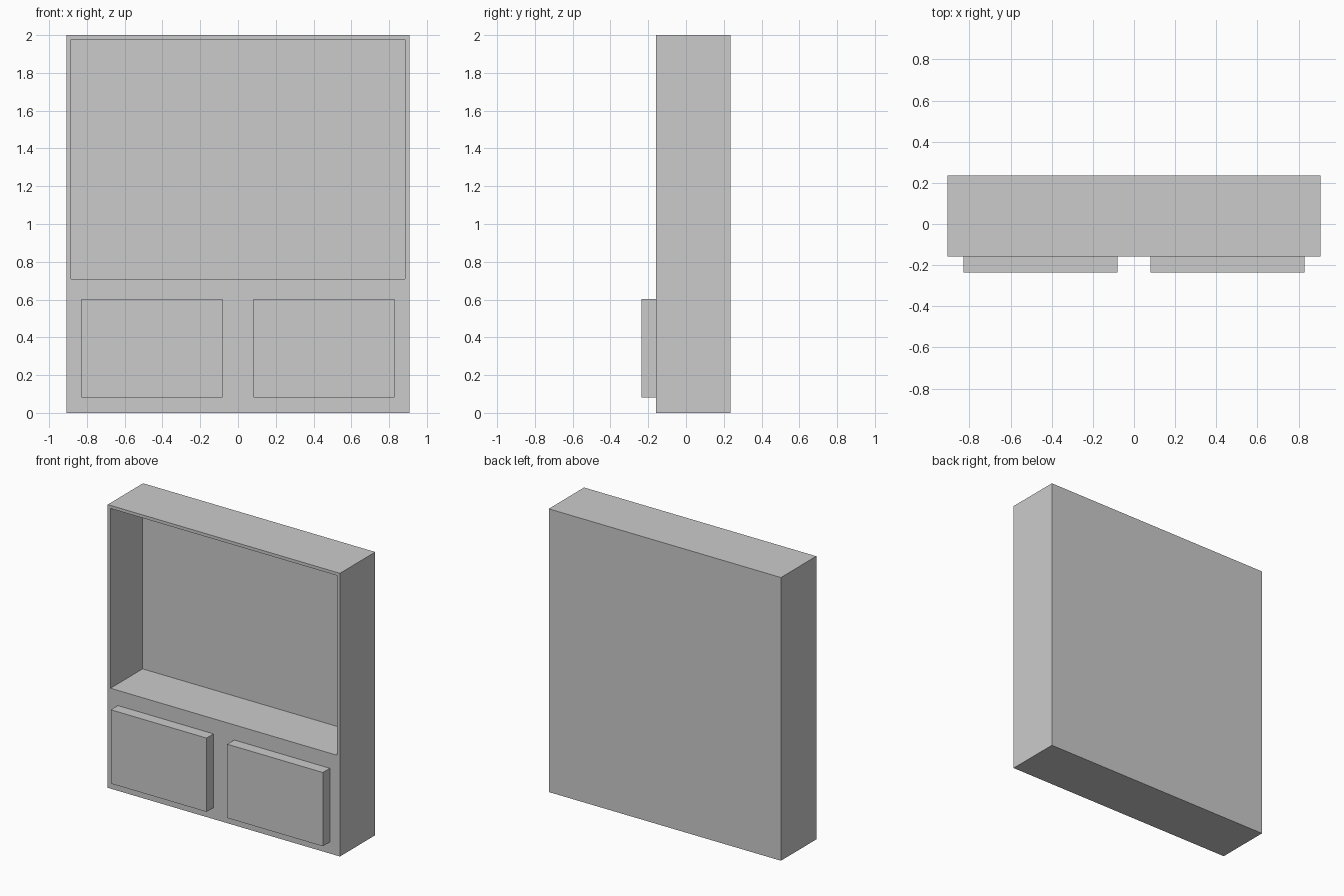
import bpy

if "Cube" in bpy.data.objects:
    bpy.data.objects.remove(bpy.data.objects["Cube"])

HALF_W, FRONT, BACK, HEIGHT = 0.907, -0.158, 0.236, 2.0


def box(name, lo, hi):
    """Axis-aligned box between two corners."""
    bpy.ops.mesh.primitive_cube_add(size=1)
    ob = bpy.context.object
    ob.name = name
    for v in ob.data.vertices:
        v.co = [(a + b) / 2 + c * (b - a) for a, b, c in zip(lo, hi, v.co)]
    return ob


# Cabinet carcass
cabinet = box("cabinet_body", (-HALF_W, FRONT, 0), (HALF_W, BACK, HEIGHT))

# Large open compartment cut into the front
opening = box("opening_cutter", (-0.885, FRONT - 0.1, 0.709), (0.885, 0.2, 1.978))
opening.hide_render = True
cut = cabinet.modifiers.new("opening", "BOOLEAN")
cut.operation = "DIFFERENCE"
cut.solver = "EXACT"
cut.object = opening
bpy.context.view_layer.objects.active = cabinet
bpy.ops.object.modifier_apply(modifier=cut.name)
bpy.data.objects.remove(opening)

# Two drawer fronts standing proud of the lower panel
for side, x0, x1 in (("left", -0.828, -0.081), ("right", 0.081, 0.828)):
    box(side + "_drawer_front", (x0, -0.236, 0.081), (x1, FRONT, 0.602))
